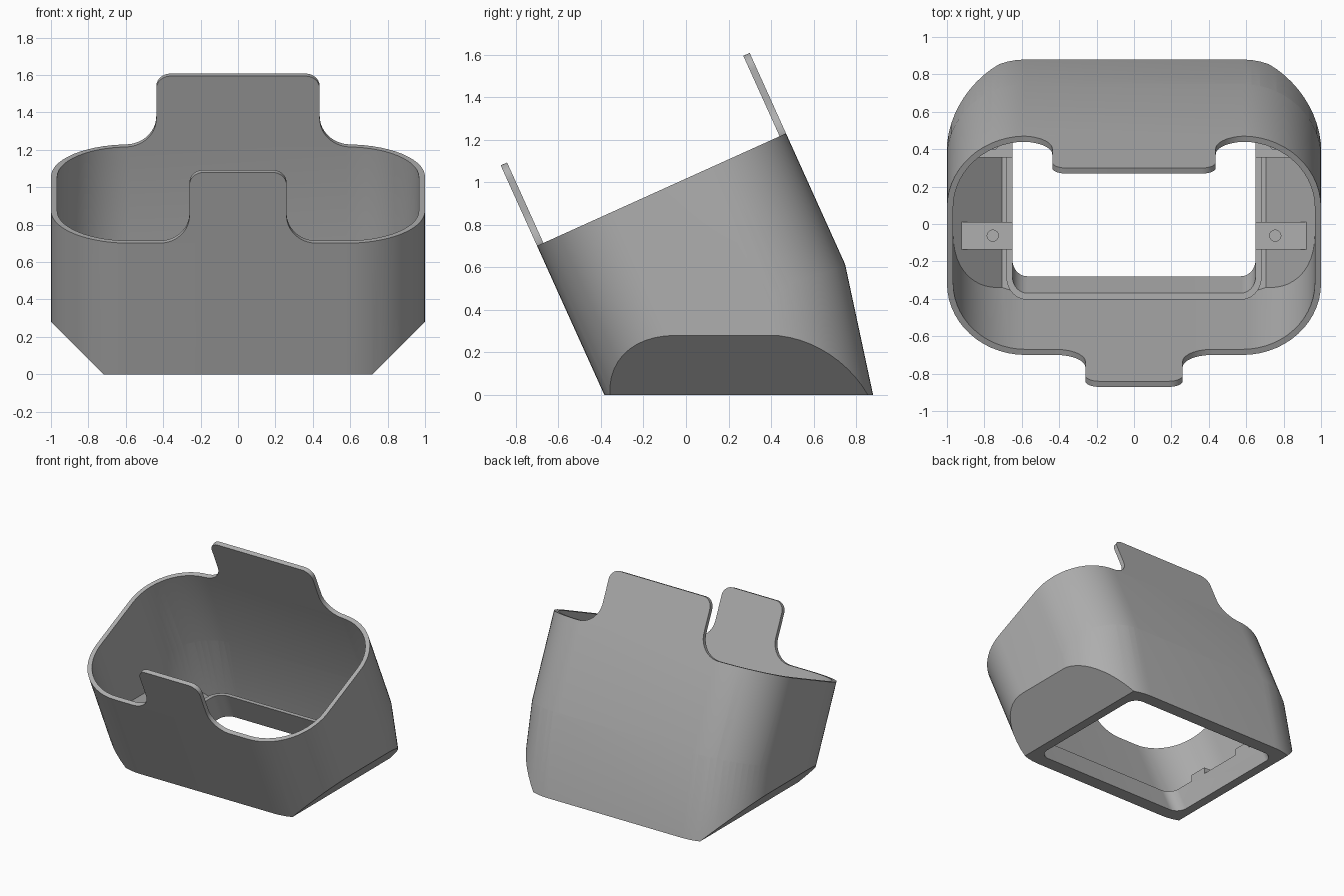
import bpy, bmesh
from math import radians, sin, cos, pi
from mathutils import Matrix, Vector

cube = bpy.data.objects.get("Cube")
if cube:
    bpy.data.objects.remove(cube, do_unlink=True)

grey = bpy.data.materials.new("plain grey")
grey.use_nodes = True
grey.diffuse_color = (0.43, 0.43, 0.43, 1)
grey.node_tree.nodes["Principled BSDF"].inputs["Base Color"].default_value = grey.diffuse_color

T = 0.033                      # wall thickness
DEPTH = 0.642                  # half depth of the sleeve
# Leaning sleeve frame: origin at the middle of the rim, z along its axis
SLEEVE = Matrix.Translation((0, -0.115, 0.965)) @ Matrix.Rotation(radians(24.3), 4, 'X')
# Steeper frame that trims the lower back
TRIM = Matrix.Rotation(radians(12.1), 4, 'X')
UPRIGHT = Matrix.Rotation(pi / 2, 4, 'X')   # profile (x, y) becomes (x, z)


def arc(cx, cy, r, start, end, n=14):
    return [(cx + r * cos(radians(start + (end - start) * i / n)),
             cy + r * sin(radians(start + (end - start) * i / n))) for i in range(n + 1)]


def rounded(hx, y0, y1, r):
    pts = []
    for i, (cx, cy) in enumerate([(hx - r, y1 - r), (r - hx, y1 - r),
                                  (r - hx, y0 + r), (hx - r, y0 + r)]):
        pts += arc(cx, cy, r, i * 90, i * 90 + 90)
    return pts


def prism(name, outline, low, high, frame, planes=()):
    """Extrude an outline in a frame, then keep the inner side of each plane."""
    bm = bmesh.new()
    face = bm.faces.new([bm.verts.new((x, y, low)) for x, y in outline])
    top = bmesh.ops.extrude_face_region(bm, geom=[face])["geom"]
    bmesh.ops.translate(bm, vec=(0, 0, high - low),
                        verts=[v for v in top if isinstance(v, bmesh.types.BMVert)])
    bm.transform(frame)
    for point, normal in planes:
        cut = bmesh.ops.bisect_plane(bm, geom=bm.verts[:] + bm.edges[:] + bm.faces[:], dist=1e-5,
                                     plane_co=point, plane_no=normal, clear_outer=True)
        edges = [e for e in cut["geom_cut"] if isinstance(e, bmesh.types.BMEdge)]
        bmesh.ops.holes_fill(bm, edges=edges)
    bmesh.ops.recalc_face_normals(bm, faces=bm.faces[:])
    mesh = bpy.data.meshes.new(name)
    bm.to_mesh(mesh)
    bm.free()
    mesh.materials.append(grey)
    obj = bpy.data.objects.new(name, mesh)
    bpy.context.scene.collection.objects.link(obj)
    return obj


def combine(obj, tool, operation):
    mod = obj.modifiers.new(operation, 'BOOLEAN')
    mod.operation, mod.solver, mod.object = operation, 'EXACT', tool
    bpy.context.view_layer.update()
    mesh = bpy.data.meshes.new_from_object(
        obj.evaluated_get(bpy.context.evaluated_depsgraph_get()))
    obj.modifiers.clear()
    obj.data = mesh
    bpy.data.objects.remove(tool, do_unlink=True)


def shell(name, inset, top):
    """Sleeve volume with flat base, bevelled lower sides and trimmed back."""
    planes = [((0, 0, inset), (0, 0, -1))]
    for s in (1, -1):
        n = Vector((s, 0, -1)).normalized()
        planes.append((Vector((s * 0.72, 0, 0)) - n * inset, n))
    obj = prism(name, rounded(1 - inset, inset - DEPTH, DEPTH - inset, 0.42 - inset),
                -1.7, top, SLEEVE, planes)
    trim = prism("trim", rounded(1.0012 - inset, -2.5, 0.86 - inset, 0.421 - inset),
                 -1.5, 3, TRIM)
    combine(obj, trim, 'INTERSECT')
    return obj


# Hollow body
body = shell("sleeve_body", 0, 0)
combine(body, shell("cavity", T, 0.1), 'DIFFERENCE')

# Collar around the bottom opening
F, B, RIM = -0.547, 0.418, 0.032
collar = prism("collar", rounded(0.65 + RIM, F - RIM, B + RIM, 0.11), -2, 0, SLEEVE,
               [((0, 0, 0.015), (0, 0, -1)), ((0, 0, 0.2), (0, 0, 1))])
combine(body, collar, 'UNION')

# Mounting blocks at both sides
for s in (1, -1):
    for y in (-0.0625, 0.4275):
        profile = [(s * x, z) for x, z in [(0.6, 0.02), (0.69, 0.02), (0.925, 0.238),
                                           (0.925, 0.25), (0.6, 0.25)]]
        block = prism("block", profile, -0.0725, 0.0725,
                      Matrix.Translation((0, y, 0)) @ UPRIGHT)
        combine(body, block, 'UNION')

# Bottom opening
opening = prism("opening", rounded(0.65, F, B, 0.08), -2, 0, SLEEVE,
                [((0, 0, 0.4), (0, 0, 1))])
combine(body, opening, 'DIFFERENCE')

# Blind screw holes in the blocks
for s in (1, -1):
    for y in (-0.0625, 0.4275):
        hole = prism("hole", arc(s * 0.755, y, 0.03, 0, 345, 23), 0.12, 0.4, Matrix())
        combine(body, hole, 'DIFFERENCE')


def strap_tab(name, wall, half, flare, hole_x, hole_z):
    """Flat tab that rises from the rim with flared feet and two holes."""
    height, r = 0.415, 0.075
    side = arc(half + flare, flare, flare, 270, 180) + arc(half - r, height - r, r, 0, 90)
    outline = side + [(-x, z) for x, z in reversed(side)]
    frame = SLEEVE @ Matrix.Translation((0, wall, 0)) @ UPRIGHT
    tab = prism(name, outline, -T / 2, T / 2, frame)
    for s in (1, -1):
        hole = prism("hole", arc(s * hole_x, hole_z, 0.029, 0, 345, 23), -0.1, 0.1, frame)
        combine(tab, hole, 'DIFFERENCE')
    return tab


front_tab = strap_tab("front_strap_tab", T / 2 - DEPTH, 0.26, 0.16, 0.088, 0.325)
back_tab = strap_tab("back_strap_tab", DEPTH - T / 2, 0.437, 0.165, 0.263, 0.325)

# Smooth rounded walls, sharp edges kept
for obj in bpy.context.scene.objects:
    obj.select_set(obj in (body, front_tab, back_tab))
bpy.context.view_layer.objects.active = body
bpy.ops.object.shade_smooth_by_angle(angle=radians(25))
